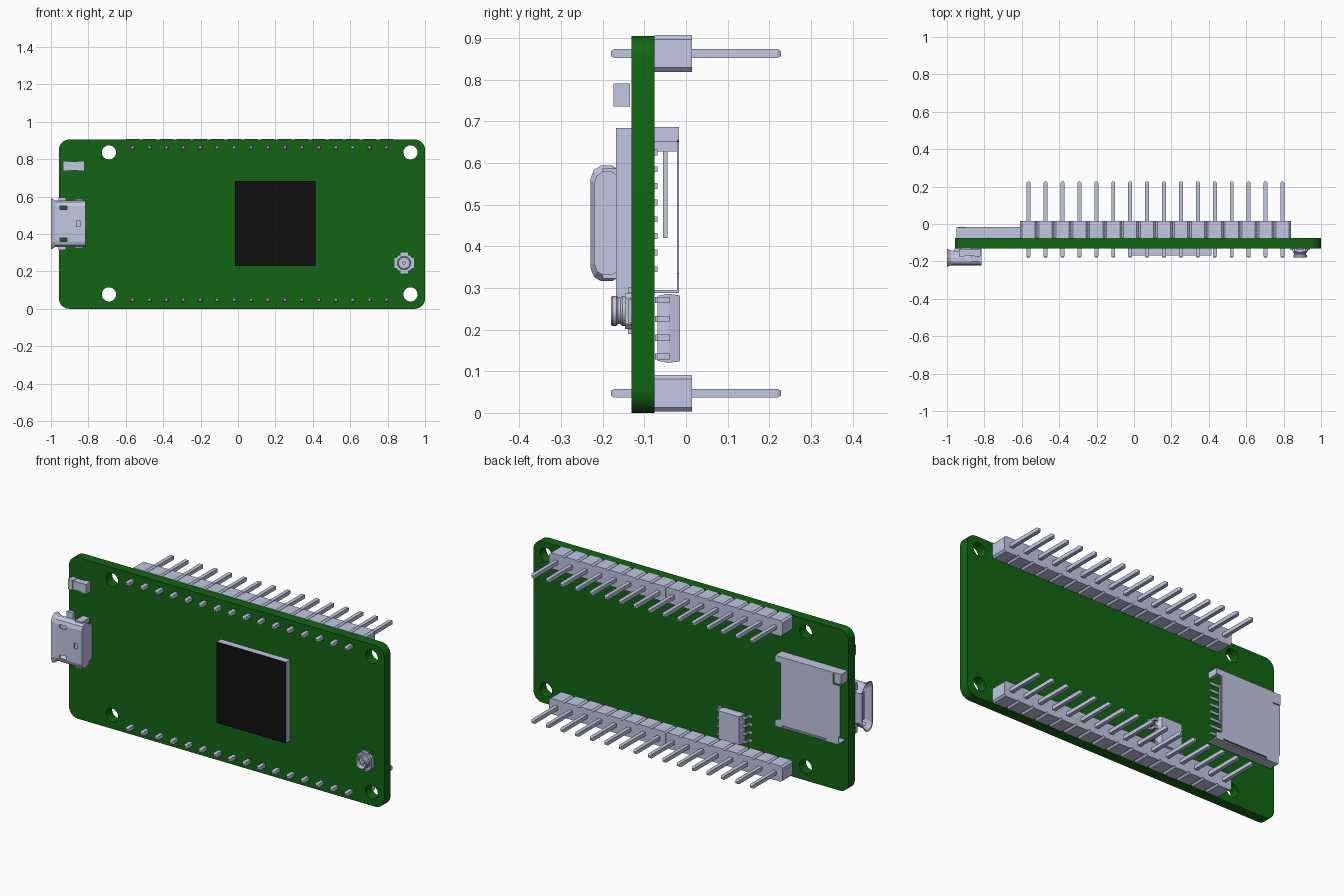
import bpy, bmesh, math
from mathutils import Vector

cube = bpy.data.objects.get("Cube")
if cube:
    bpy.data.objects.remove(cube, do_unlink=True)


def material(name, rgb):
    m = bpy.data.materials.new(name)
    m.use_nodes = True
    m.diffuse_color = (*rgb, 1)
    m.node_tree.nodes["Principled BSDF"].inputs["Base Color"].default_value = (*rgb, 1)
    return m


GREEN = material("board green", (0.006, 0.13, 0.006))
METAL = material("pale blue grey", (0.53, 0.575, 0.76))
BLACK = material("chip black", (0.005, 0.005, 0.005))


def finish(name, bm, mat):
    bmesh.ops.recalc_face_normals(bm, faces=bm.faces)
    me = bpy.data.meshes.new(name)
    bm.to_mesh(me)
    bm.free()
    me.materials.append(mat)
    ob = bpy.data.objects.new(name, me)
    bpy.context.collection.objects.link(ob)
    return ob


def add_loft(bm, rings):
    # Skin a list of equal-length rings and cap both ends
    loops = [[bm.verts.new(p) for p in r] for r in rings]
    n = len(loops[0])
    for a, b in zip(loops, loops[1:]):
        for i in range(n):
            j = (i + 1) % n
            bm.faces.new((a[i], a[j], b[j], b[i]))
    bm.faces.new(loops[0][::-1])
    bm.faces.new(loops[-1])


def loft(name, rings, mat=METAL):
    bm = bmesh.new()
    add_loft(bm, rings)
    return finish(name, bm, mat)


def rect(x0, x1, z0, z1, c=0.0, steps=1):
    # Rectangle in x-z, corners chamfered (steps=1) or rounded by c
    if c == 0:
        return [(x0, z0), (x1, z0), (x1, z1), (x0, z1)]
    pts = []
    for k, (cx, cz) in enumerate(((x1 - c, z1 - c), (x0 + c, z1 - c), (x0 + c, z0 + c), (x1 - c, z0 + c))):
        for i in range(steps + 1):
            a = math.pi / 2 * (k + i / steps)
            pts.append((cx + c * math.cos(a), cz + c * math.sin(a)))
    return pts


def circle(x, z, r, n=24):
    return [(x + r * math.cos(2 * math.pi * i / n), z + r * math.sin(2 * math.pi * i / n)) for i in range(n)]


def at_y(pts, y):
    return [(x, y, z) for x, z in pts]


def prism(name, pts, y0, y1, mat=METAL):
    return loft(name, [at_y(pts, y0), at_y(pts, y1)], mat)


def boxes(name, specs, mat=METAL):
    # Several boxes (x0, x1, y0, y1, z0, z1) in one object
    bm = bmesh.new()
    for x0, x1, y0, y1, z0, z1 in specs:
        p = rect(x0, x1, z0, z1)
        add_loft(bm, [at_y(p, y0), at_y(p, y1)])
    return finish(name, bm, mat)


def smooth(ob):
    bpy.ops.object.select_all(action='DESELECT')
    ob.select_set(True)
    bpy.context.view_layer.objects.active = ob
    bpy.ops.object.shade_smooth_by_angle(angle=math.radians(35))


def cut(ob, cutter):
    m = ob.modifiers.new("cut", 'BOOLEAN')
    m.object = cutter
    m.solver = 'EXACT'
    bpy.ops.object.select_all(action='DESELECT')
    bpy.context.view_layer.objects.active = ob
    ob.select_set(True)
    bpy.ops.object.modifier_apply(modifier=m.name)
    bpy.data.objects.remove(cutter, do_unlink=True)


# Circuit board with rounded corners and four mounting holes
FRONT, BACK = -0.131, -0.076
board = prism("circuit_board", rect(-0.957, 1.0, 0, 0.905, 0.055, 8), FRONT, BACK, GREEN)
bm = bmesh.new()
for hx in (-0.69, 0.922):
    for hz in (0.077, 0.836):
        c = circle(hx, hz, 0.038, 32)
        add_loft(bm, [at_y(c, -0.2), at_y(c, 0.0)])
cut(board, finish("hole_cutter", bm, GREEN))
smooth(board)

# Two rows of sixteen header blocks and pins
PITCH, X0 = 0.0905, -0.5635
for label, z in (("upper", 0.863), ("lower", 0.047)):
    block = prism(label + "_header", rect(X0 - 0.0452, X0 + 0.0452, z - 0.044, z + 0.044, 0.01), BACK, 0.015)
    big = rect(X0 - 0.0105, X0 + 0.0105, z - 0.0105, z + 0.0105)
    small = rect(X0 - 0.006, X0 + 0.006, z - 0.006, z + 0.006)
    pins = loft(label + "_pins", [at_y(small, -0.18), at_y(big, -0.172), at_y(big, 0.22), at_y(small, 0.228)])
    for ob in (block, pins):
        arr = ob.modifiers.new("row", 'ARRAY')
        arr.count = 16
        arr.use_relative_offset = False
        arr.use_constant_offset = True
        arr.constant_offset_displace = (PITCH, 0, 0)

# Main processor with a black front face
chip = boxes("processor", [(-0.015, 0.415, -0.168, FRONT, 0.228, 0.684)])
chip.data.materials.append(BLACK)
for f in chip.data.polygons:
    if f.normal.y < -0.9:
        f.material_index = 1

# Indicator light in the upper corner
boxes("indicator_light", [(-0.935, -0.905, -0.174, -0.134, 0.736, 0.791),
                          (-0.852, -0.822, -0.174, -0.134, 0.736, 0.791),
                          (-0.905, -0.852, -0.17, -0.134, 0.739, 0.788)])

# Cable socket: flared hollow shell, open at the board's edge
half = [(-0.221, 0.095), (-0.214, 0.115), (-0.2, 0.124), (-0.178, 0.124), (-0.165, 0.115), (-0.142, 0.085)]
profile = half + [(y, -z) for y, z in reversed(half)]


def socket_ring(x, sy, sz):
    return [(x, -0.182 + (y + 0.182) * sy, 0.455 + z * sz) for y, z in profile]


socket = loft("cable_socket", [socket_ring(-0.815, 1, 1), socket_ring(-0.978, 1, 1), socket_ring(-1.0, 1.22, 1.12),
                               socket_ring(-0.998, 1.1, 1.07), socket_ring(-0.975, 0.84, 0.93),
                               socket_ring(-0.84, 0.84, 0.93)])
cut(socket, boxes("socket_cutter", [(-0.953, -0.913, -0.3, -0.135, z - 0.01, z + 0.01) for z in (0.37, 0.54)]
                  + [(-0.863, -0.843, -0.3, -0.2, 0.44, 0.47)]))
boxes("socket_tongue", [(-0.975, -0.838, -0.19, -0.176, 0.375, 0.535)])
boxes("socket_feet", [(-0.872, -0.83, -0.2, FRONT, z - 0.012, z + 0.012) for z in (0.335, 0.575)]
      + [(-0.85, -0.815, -0.15, FRONT, 0.36, 0.55)]
      + [(-0.96, -0.92, -0.15, FRONT, z - 0.02, z + 0.02) for z in (0.335, 0.575)])

# Aerial connector: chamfered base, side tabs, ring and centre pin
ax, az = 0.888, 0.245
prism("aerial_base", rect(ax - 0.041, ax + 0.041, az - 0.043, az + 0.043, 0.012), -0.147, FRONT)
boxes("aerial_tabs", [(ax - 0.052, ax + 0.052, -0.139, FRONT, az - 0.028, az + 0.028),
                      (ax - 0.02, ax + 0.02, -0.139, FRONT, az - 0.056, az + 0.056)])
ring = loft("aerial_ring", [at_y(circle(ax, az, r), y) for r, y in
                            ((0.036, -0.14), (0.036, -0.153), (0.032, -0.157), (0.032, -0.163), (0.036, -0.167),
                             (0.036, -0.177), (0.033, -0.18), (0.028, -0.18), (0.028, -0.15))])
smooth(ring)
smooth(prism("aerial_pin", circle(ax, az, 0.009, 16), -0.174, -0.148))

# Memory chip on the back with four legs on each side
mx, mz = -0.255, 0.203
body = [(0.064, 0.078, -0.068), (0.07, 0.083, -0.042), (0.064, 0.079, -0.015)]
loft("memory_chip", [at_y(rect(mx - w, mx + w, mz - h, mz + h), y) for w, h, y in body])
legs = []
for i in range(4):
    z = mz + (i - 1.5) * 0.0452
    for s in (-1, 1):
        for a, b, y0, y1 in ((0.065, 0.09, -0.046, -0.038), (0.083, 0.09, -0.075, -0.038), (0.083, 0.107, -0.075, -0.068)):
            xs = sorted((mx + s * a, mx + s * b))
            legs.append((*xs, y0, y1, z - 0.0075, z + 0.0075))
boxes("memory_legs", legs)

# Card slot on the back: thin cover, side walls, corner flanges
cover = prism("card_slot_cover", [(-0.935, 0.288), (-0.86, 0.288), (-0.86, 0.302), (-0.585, 0.302), (-0.585, 0.288),
                                  (-0.54, 0.288), (-0.54, 0.325), (-0.575, 0.335), (-0.575, 0.65), (-0.54, 0.655),
                                  (-0.54, 0.686), (-0.9, 0.686), (-0.9, 0.62), (-0.945, 0.62), (-0.945, 0.34),
                                  (-0.935, 0.33)], -0.022, -0.017)
boxes("card_slot_walls", [(-0.95, -0.54, BACK, -0.02, 0.678, 0.686),
                          (-0.935, -0.54, BACK, -0.02, 0.288, 0.295),
                          (-0.95, -0.905, BACK, -0.02, 0.627, 0.686),
                          (-0.56, -0.54, BACK, -0.02, 0.65, 0.686)])
boxes("card_slot_spring", [(-0.62, -0.59, -0.055, -0.045, 0.42, 0.627)])
boxes("card_slot_contacts", [(-0.62, -0.545, BACK, -0.068, z - 0.007, z + 0.007)
                             for z in [0.345 + 0.04 * i for i in range(8)]])
